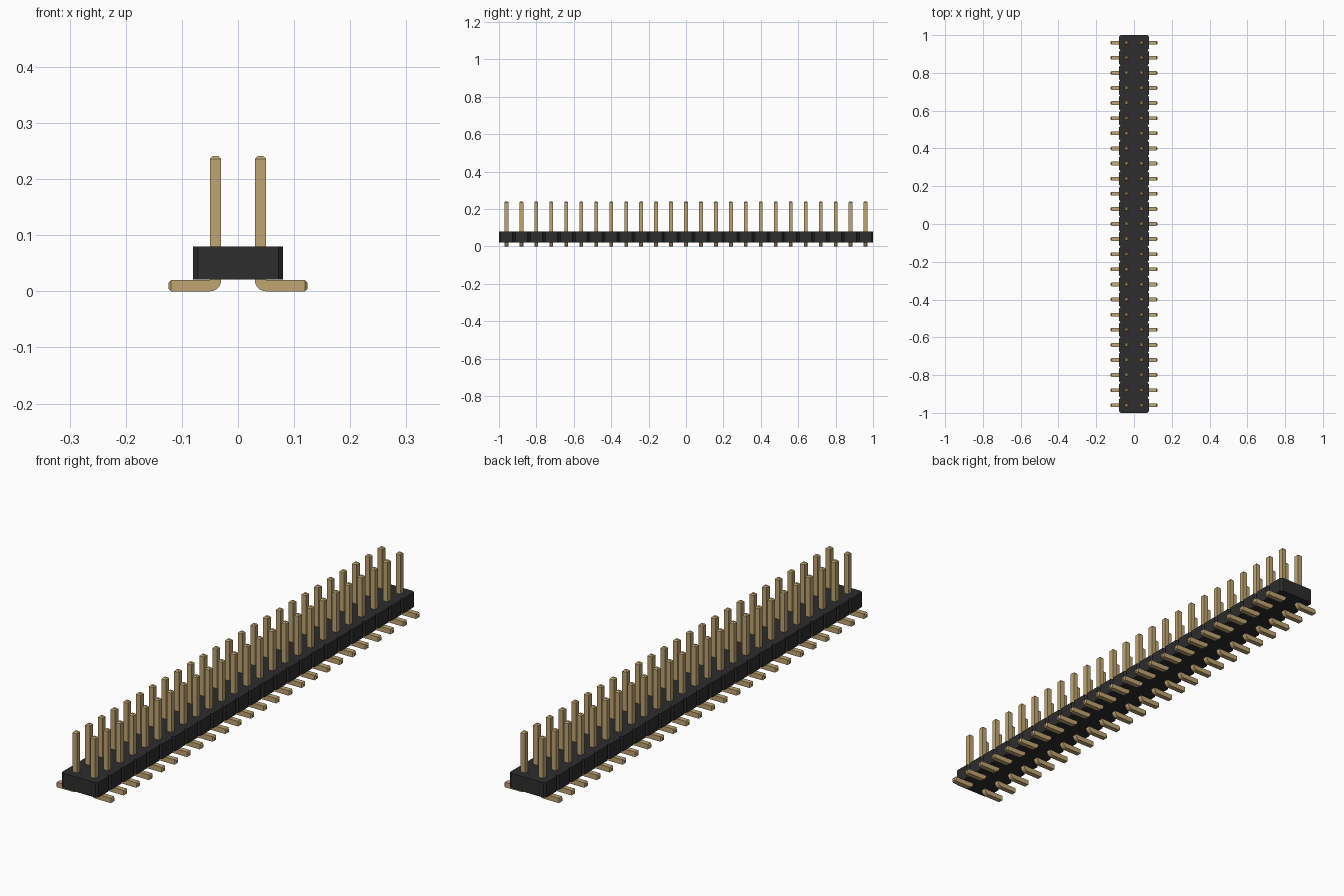
import bpy
import bmesh
import math

PITCH = 0.08
COUNT = 25
HALF_LEN = PITCH * COUNT / 2

cube = bpy.data.objects.get("Cube")
if cube:
    bpy.data.objects.remove(cube, do_unlink=True)


def material(name, color, metallic=0.0):
    mat = bpy.data.materials.new(name)
    mat.use_nodes = True
    mat.diffuse_color = (*color, 1)
    mat.node_tree.nodes["Principled BSDF"].inputs["Base Color"].default_value = (*color, 1)
    return mat


def make_object(name, bm, mat):
    bmesh.ops.recalc_face_normals(bm, faces=bm.faces)
    mesh = bpy.data.meshes.new(name)
    bm.to_mesh(mesh)
    bm.free()
    mesh.materials.append(mat)
    obj = bpy.data.objects.new(name, mesh)
    bpy.context.collection.objects.link(obj)
    return obj


black = material("black plastic", (0.026, 0.026, 0.027))
gold = material("gold metal", (0.53, 0.38, 0.17))

# Housing: a bar of segments with chamfered corners, which leave V grooves
W, C = 0.08, 0.008
Z0, Z1 = 0.021, 0.08
side = []
for i in range(COUNT):
    y = -HALF_LEN + i * PITCH
    side += [(W - C, y), (W, y + C), (W, y + PITCH - C)]
side.append((W - C, HALF_LEN))
outline = side + [(-x, -y) for x, y in side]
bm = bmesh.new()
base = bm.faces.new([bm.verts.new((x, y, Z0)) for x, y in outline])
top = bmesh.ops.extrude_face_region(bm, geom=[base], use_keep_orig=True)
bmesh.ops.translate(bm, vec=(0, 0, Z1 - Z0),
                    verts=[v for v in top["geom"] if isinstance(v, bmesh.types.BMVert)])
make_object("housing", bm, black)

# Pin: square sections swept from the upright tip, round the bend, to the foot tip
T, CH = 0.02, 0.005          # pin thickness and tip chamfer
XI, XO = 0.03, 0.05          # upright pin, inner and outer x
TOP, TOE = 0.241, 0.124
H = T / 2
sections = [((XI + CH, TOP), (XO - CH, TOP), H - CH),
            ((XI, TOP - CH), (XO, TOP - CH), H)]
for k in range(7):
    a = math.pi / 2 * k / 6
    sections.append(((XO - T * math.cos(a), T - T * math.sin(a)),
                     (XO + 0.0005 * math.sin(a), T + 0.0005 * math.cos(a)), H))
sections += [((TOE - CH, 0), (TOE - CH, T), H),
             ((TOE, CH), (TOE, T - CH), H - CH)]

bm = bmesh.new()
rings = []
for (ax, az), (bx, bz), h in sections:
    rings.append([bm.verts.new(p) for p in
                  ((ax, -h, az), (bx, -h, bz), (bx, h, bz), (ax, h, az))])
for r, s in zip(rings, rings[1:]):
    for j in range(4):
        k = (j + 1) % 4
        bm.faces.new((r[j], r[k], s[k], s[j]))
bm.faces.new(rings[0])
bm.faces.new(rings[-1])
# Start at the front end of the row
bmesh.ops.translate(bm, verts=bm.verts, vec=(0, -HALF_LEN + PITCH / 2, 0))
pins = make_object("pins", bm, gold)

# Repeat along the bar and mirror for the second row
array = pins.modifiers.new("row", 'ARRAY')
array.count = COUNT
array.use_relative_offset = False
array.use_constant_offset = True
array.constant_offset_displace = (0, PITCH, 0)
mirror = pins.modifiers.new("second row", 'MIRROR')
mirror.use_axis = (True, False, False)

# Smooth bend, sharp edges
bpy.ops.object.select_all(action='DESELECT')
pins.select_set(True)
bpy.context.view_layer.objects.active = pins
bpy.ops.object.shade_smooth_by_angle(angle=math.radians(30))
